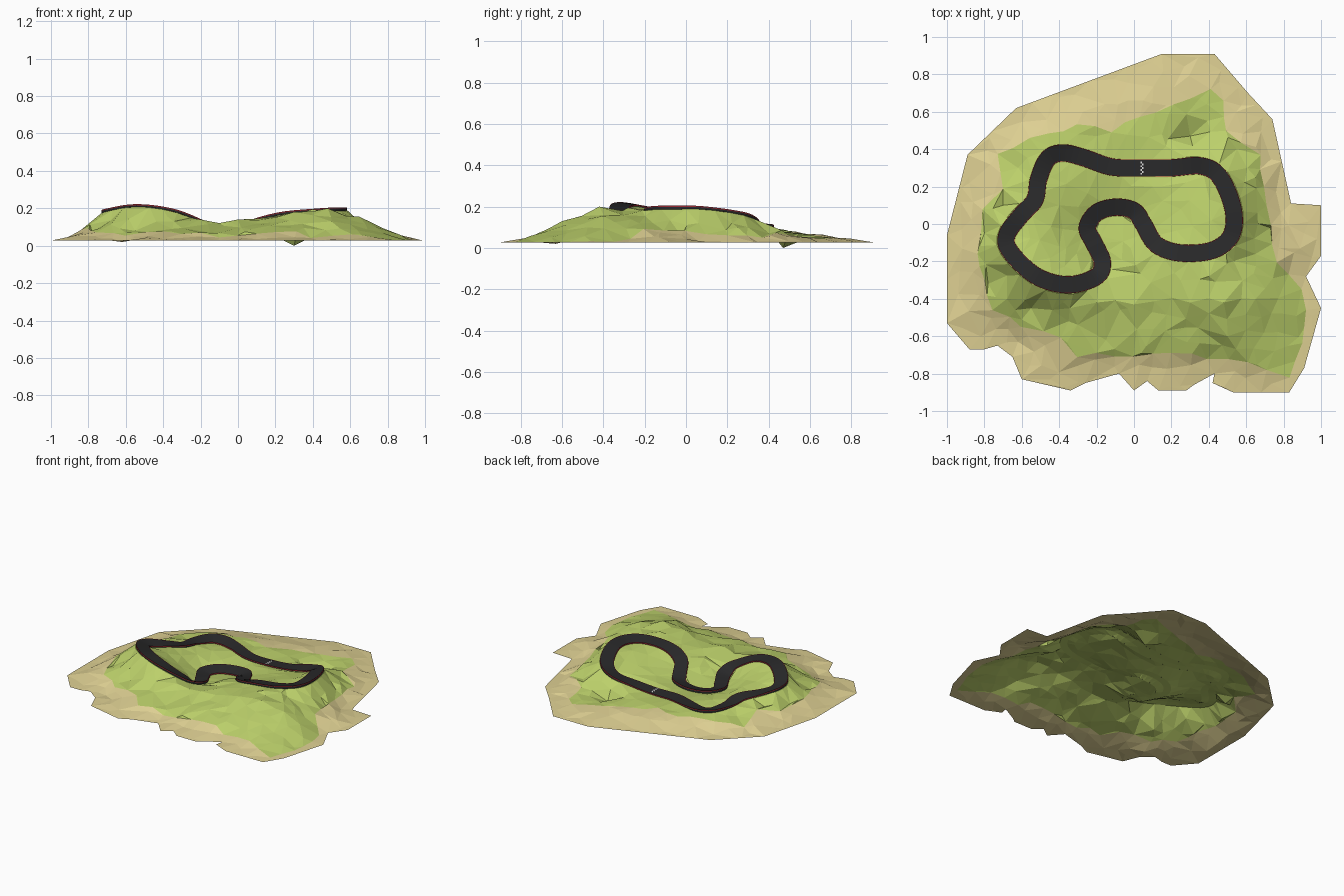
import bpy, bmesh, math, random
from mathutils import Vector
from mathutils.geometry import delaunay_2d_cdt

if "Cube" in bpy.data.objects:
    bpy.data.objects.remove(bpy.data.objects["Cube"])
random.seed(4)

def material(name, r, g, b):
    m = bpy.data.materials.new(name)
    m.diffuse_color = (r, g, b, 1)
    m.use_nodes = True
    m.node_tree.nodes["Principled BSDF"].inputs["Base Color"].default_value = m.diffuse_color
    return m

GRASS = material("grass green", 0.50, 0.63, 0.145)
SAND = material("beach sand", 0.73, 0.63, 0.29)
ASPHALT = material("asphalt", 0.022, 0.022, 0.023)
RED = material("kerb red", 0.30, 0.02, 0.03)
WHITE = material("line white", 0.75, 0.75, 0.75)

# Shoreline and grass edge, seen from above
SHORE = [(-1, -.06), (-.89, .37), (-.63, .62), (.15, .91), (.43, .91), (.61, .70),
         (.74, .56), (.84, .11), (1, .10), (1, -.17), (.92, -.28), (1, -.45),
         (.91, -.77), (.83, -.90), (.53, -.90), (.42, -.85), (.43, -.80), (.32, -.86),
         (.28, -.89), (.13, -.89), (.07, -.84), (0, -.89), (-.08, -.80), (-.26, -.85),
         (-.34, -.89), (-.60, -.83), (-.65, -.71), (-.73, -.65), (-.80, -.67),
         (-.88, -.67), (-1, -.53)]
LAWN = [(-.83, -.15), (-.80, .08), (-.71, .18), (-.73, .38), (-.55, .45), (-.3, .53),
        (-.13, .50), (.03, .58), (.2, .63), (.4, .72), (.47, .65), (.49, .50),
        (.67, .38), (.70, .2), (.72, 0), (.76, -.2), (.90, -.35), (.92, -.55),
        (.84, -.82), (.6, -.75), (.3, -.70), (0, -.70), (-.3, -.70), (-.38, -.60),
        (-.6, -.54), (-.75, -.45), (-.80, -.3)]
# Track centre line
PATH = [(.04, .30, .083), (.2, .30, .095), (.36, .31, .125), (.46, .25, .165),
        (.53, .08, .193), (.52, -.06, .193), (.42, -.14, .19), (.25, -.155, .175),
        (.12, -.11, .137), (.05, 0, .10), (0, .07, .082), (-.1, .09, .07),
        (-.2, .06, .065), (-.25, -.02, .063), (-.215, -.1, .066), (-.17, -.2, .08),
        (-.2, -.28, .12), (-.35, -.325, .19), (-.52, -.28, .215), (-.66, -.15, .19),
        (-.68, -.06, .17), (-.61, .04, .147), (-.53, .13, .13), (-.51, .24, .115),
        (-.46, .35, .106), (-.38, .38, .10), (-.27, .355, .095), (-.12, .305, .085)]
# Hill tops, slopes and hollows
HILLS = [(.48, -.42, .2), (.3, -.42, .18), (.4, -.28, .195), (.65, -.4, .155),
         (.8, -.48, .08), (.75, -.68, .06), (.5, -.6, .13), (.2, -.6, .10),
         (0, -.43, .14), (-.15, -.62, .07), (-.35, -.52, .09), (-.55, -.45, .08),
         (-.78, -.32, .075), (-.8, -.05, .08), (-.7, .1, .09), (-.62, .3, .075),
         (-.4, .1, .10), (-.4, -.12, .12), (.25, .08, .12), (.1, .2, .09),
         (.66, .06, .12), (.65, .25, .10), (.73, -.02, .055), (.65, -.16, .12),
         (.3, .47, 0), (.15, .48, .065), (.05, .66, .065), (.35, .67, .05),
         (-.2, .47, .07), (.55, .4, .07), (-.62, -.63, .02), (.01, -.22, .13),
         (-.2, -.42, .14), (.91, -.05, .035)]

def dense(poly, step):
    out = []
    for a, b in zip(poly, poly[1:] + poly[:1]):
        a, b = Vector(a), Vector(b)
        n = max(1, round((b - a).length / step))
        out += [a.lerp(b, i / n) for i in range(n)]
    return out

def inside(p, poly):
    hit = False
    for (x1, y1), (x2, y2) in zip(poly, poly[1:] + poly[:1]):
        if (y1 > p[1]) != (y2 > p[1]) and p[0] < (x2 - x1) * (p[1] - y1) / (y2 - y1) + x1:
            hit = not hit
    return hit

def smooth_loop(pts, k):
    """Closed Catmull-Rom curve through the points."""
    P, n, out = [Vector(p) for p in pts], len(pts), []
    for i in range(n):
        a, b, c, d = P[i - 1], P[i], P[(i + 1) % n], P[(i + 2) % n]
        for j in range(k):
            t = j / k
            out.append(0.5 * (2*b + (c - a)*t + (2*a - 5*b + 4*c - d)*t*t
                              + (3*b - a - 3*c + d)*t**3))
    return out

centre = smooth_loop(PATH, 8)
N = len(centre)
sides, turn = [], []
for i in range(N):
    t = centre[(i + 1) % N] - centre[i - 1]
    sides.append(Vector((-t.y, t.x, 0)).normalized())
for i in range(N):
    a = centre[i] - centre[i - 8]
    b = centre[(i + 8) % N] - centre[i]
    bend = a.to_2d().angle_signed(b.to_2d()) / (a.length + b.length) * 2
    turn.append(max(-.26, min(.26, bend * .05)))
# Banking: outer edge of each bend is raised
bank = [sum(turn[(i + k) % N] for k in range(-6, 7)) / 13 for i in range(N)]

def make(name, verts, faces, mats, idx):
    me = bpy.data.meshes.new(name)
    me.from_pydata(verts, [], faces)
    for m in mats:
        me.materials.append(m)
    me.polygons.foreach_set("material_index", idx)
    me.update()
    ob = bpy.data.objects.new(name, me)
    bpy.context.collection.objects.link(ob)
    return ob

# Terrain: triangulated height field that follows the track bed
shore, lawn = dense(SHORE, .2), dense(LAWN, .1)
lawn = [p + Vector((random.uniform(-.012, .012), random.uniform(-.012, .012))) for p in lawn]
lawn_poly = [tuple(p) for p in lawn]
coast = dense(SHORE, .03)
anchors = [(p.x, p.y, .027) for p in shore] + HILLS + [tuple(c) for c in centre[::4]]

def height(p):
    num = den = 0
    for x, y, z in anchors:
        w = ((p.x - x) ** 2 + (p.y - y) ** 2 + 1e-5) ** -1.5
        num += w * z
        den += w
    return num / den

def beach_cap(p, z):
    """Keep the outer beach flat."""
    d = min((p - q).length for q in coast)
    return min(z, .03 + .6 * max(0, d - .07))

def track_distance(p):
    return min(math.hypot(c.x - p.x, c.y - p.y) for c in centre)

pts = shore + lawn
fixed = {i: .027 for i in range(len(shore))}
ring = lambda a, n: [(a + i, a + (i + 1) % n) for i in range(n)]
edges = ring(0, len(shore)) + ring(len(shore), len(lawn))
for i in range(0, N, 3):
    for s in (-.05, 0, .05):
        fixed[len(pts)] = centre[i].z + min(0, s * bank[i]) - .007
        pts.append((centre[i] + sides[i] * s).to_2d())
for x, y, z in HILLS:
    if track_distance(Vector((x, y))) > .07:
        fixed[len(pts)] = z
        pts.append(Vector((x, y)))
step = .095
for i in range(-11, 12):
    for j in range(-11, 12):
        p = Vector((i + random.uniform(-.4, .4), j + random.uniform(-.4, .4))) * step
        if (inside(p, SHORE) and track_distance(p) > .085
                and min((p - q).length for q in pts) > .035):
            pts.append(p)
vs, es, fs, ov, *_ = delaunay_2d_cdt(pts, edges, [], 1, 1e-5)
pinned = [next((fixed[o] for o in src if o in fixed), None) for src in ov]
near = [[] for _ in vs]
for a, b in es:
    near[a].append(b)
    near[b].append(a)
zs = [height(p) if f is None else f for p, f in zip(vs, pinned)]
for _ in range(3):
    zs = [.4 * z + .6 * sum(zs[k] for k in near[i]) / len(near[i]) if pinned[i] is None else z
          for i, z in enumerate(zs)]
verts = [(p.x, p.y, beach_cap(p, z + random.uniform(-.004, .004)) if f is None else z)
         for p, z, f in zip(vs, zs, pinned)]
tone = []
for f in fs:
    m = sum((vs[i] for i in f), Vector((0, 0))) / len(f)
    tone.append(0 if inside(m, lawn_poly) else 1)
make("island_terrain", verts, fs, [GRASS, SAND], tone)

# Track: banked asphalt ribbon with thin red kerbs and dark skirts
offsets = [-.046, -.046, -.045, -.0425, .0425, .045, .046, .046]
verts, faces, idx = [], [], []
K = len(offsets)
for i in range(N):
    for k, o in enumerate(offsets):
        h = o * bank[i] + (0, -.005, .001, 0, 0, .001, -.005, 0)[k]
        if k in (0, K - 1):
            h = min(0, o * bank[i]) - .007
        verts.append(centre[i] + sides[i] * o + Vector((0, 0, h)))
    for k in range(K - 1):
        a, b, nx = i * K + k, i * K + k + 1, (i + 1) % N * K - i * K
        faces.append((a, a + nx, b + nx, b))
        idx.append(1 if k in (1, 2, 4, 5) else 0)
track = make("race_track", verts, faces, [ASPHALT, RED], idx)
bm = bmesh.new()
bm.from_mesh(track.data)
bmesh.ops.recalc_face_normals(bm, faces=bm.faces)
if sum(f.normal.z for f in bm.faces) < 0:
    bmesh.ops.reverse_faces(bm, faces=bm.faces)
bm.to_mesh(track.data)
bm.free()

# Finish line: chequered plate across the straight
verts, faces, idx = [], [], []
for r in range(2):
    for c in range(7):
        x, y, b = .034 + r * .009, .264 + c * .01, len(verts)
        verts += [(u, v, .0865) for u, v in
                  ((x, y), (x + .009, y), (x + .009, y + .01), (x, y + .01))]
        faces.append((b, b + 1, b + 2, b + 3))
        idx.append((r + c) % 2)
make("finish_line", verts, faces, [WHITE, ASPHALT], idx)
